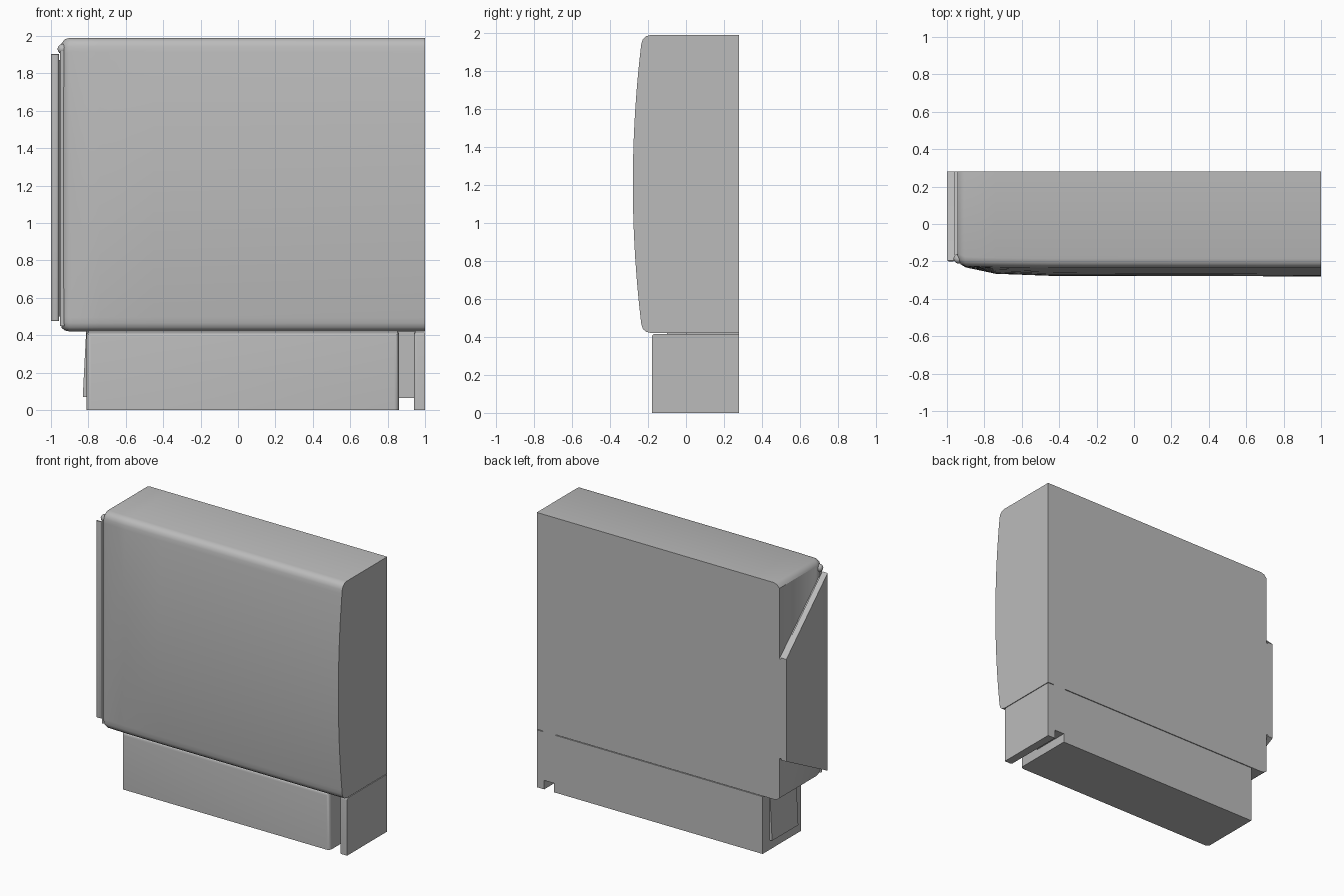
import bpy
import bmesh
from math import cos, pi

old = bpy.data.objects.get("Cube")
if old:
    bpy.data.objects.remove(old, do_unlink=True)

fabric = bpy.data.materials.new("grey upholstery")
fabric.use_nodes = True
grey = (0.5, 0.5, 0.5, 1)
fabric.diffuse_color = grey
fabric.node_tree.nodes["Principled BSDF"].inputs["Base Color"].default_value = grey

BACK = 0.28


def finish(name, bm, angle=0.6):
    bmesh.ops.recalc_face_normals(bm, faces=bm.faces)
    mesh = bpy.data.meshes.new(name)
    bm.to_mesh(mesh)
    bm.free()
    obj = bpy.data.objects.new(name, mesh)
    bpy.context.collection.objects.link(obj)
    mesh.materials.append(fabric)
    bpy.ops.object.select_all(action="DESELECT")
    obj.select_set(True)
    bpy.context.view_layer.objects.active = obj
    bpy.ops.object.shade_smooth_by_angle(angle=angle)
    return obj


def loft(bm, rings):
    """Skin a list of closed rings and cap both ends."""
    rows = [[bm.verts.new(p) for p in ring] for ring in rings]
    for a, b in zip(rows, rows[1:]):
        for i in range(len(a)):
            j = (i + 1) % len(a)
            bm.faces.new((a[i], a[j], b[j], b[i]))
    bm.faces.new(rows[0])
    bm.faces.new(rows[-1])


def prism(name, x0, x1, outline, round_edges=None, radius=0.02):
    """Extrude a (y, z) outline along x, rounding the edges chosen by a rule."""
    bm = bmesh.new()
    loft(bm, [[(x, y, z) for y, z in outline] for x in (x0, x1)])
    if round_edges:
        edges = [e for e in bm.edges if round_edges(e.verts[0].co, e.verts[1].co)]
        bmesh.ops.bevel(bm, geom=edges, offset=radius, segments=4,
                        profile=0.5, affect="EDGES")
    return finish(name, bm)


def block(y0, y1, z0, z1):
    return [(y0, z0), (y1, z0), (y1, z1), (y0, z1)]


# Padded backrest: bulging cross-section, flattening towards its outer end
def cushion_ring(x, bulge, face, low, high):
    ring = [(x, BACK, high), (x, face + 0.05, high),
            (x, face + 0.025, high - 0.007), (x, face + 0.008, high - 0.022)]
    steps = 16
    for i in range(steps + 1):
        t = -cos(pi * i / steps) * 0.4 + i / steps * 0.2 - 0.1
        z = (high + low) / 2 - t * 2 * (high - low - 0.09) / 2
        ring.append((x, face - bulge * (1 - (2 * t) ** 2), z))
    ring += [(x, face + 0.008, low + 0.022), (x, face + 0.025, low + 0.007),
             (x, face + 0.055, low), (x, BACK, low)]
    return ring


bm = bmesh.new()
loft(bm, [cushion_ring(*s) for s in (
    (1.0, 0.045, -0.235, 0.42, 1.99),
    (-0.45, 0.043, -0.234, 0.42, 1.99),
    (-0.74, 0.035, -0.231, 0.42, 1.99),
    (-0.90, 0.006, -0.226, 0.42, 1.99),
    (-0.925, 0.002, -0.215, 0.425, 1.982),
    (-0.945, 0.0, -0.19, 0.44, 1.96))])
finish("padded_backrest", bm, 0.7)


def front_edges(a, b):
    return a.y < 0 and b.y < 0


# Side flap, tapering towards the back
flap = [(-0.2, 0.47), (BACK, 0.72), (BACK, 1.46), (-0.2, 1.91)]
prism("side_flap", -1.0, -0.957, flap, front_edges, 0.014)
inner_flap = [(-0.17, 0.5), (BACK, 0.73), (BACK, 1.45), (-0.17, 1.87)]
prism("side_flap_core", -0.965, -0.93, inner_flap)

# Piping along the seam between flap and backrest
bm = bmesh.new()
bmesh.ops.create_cone(bm, cap_ends=True, segments=12, radius1=0.014,
                      radius2=0.014, depth=1.47)
bmesh.ops.translate(bm, verts=bm.verts, vec=(-0.938, -0.195, 1.185))
finish("seam_piping", bm)

bm = bmesh.new()
bmesh.ops.create_uvsphere(bm, u_segments=12, v_segments=8, radius=0.027)
bmesh.ops.translate(bm, verts=bm.verts, vec=(-0.938, -0.185, 1.93))
finish("corner_tuck", bm)


# Base blocks with rounded front edges, and the recessed filler between them
def soft_base(a, b):
    return front_edges(a, b) and max(a.z, b.z) > 0.1 and min(a.x, b.x) < 0.99


prism("main_base", -0.81, 0.86, block(-0.18, BACK, 0, 0.415), soft_base, 0.025)
prism("end_base", 0.94, 1.0, block(-0.18, BACK, 0, 0.415), soft_base, 0.015)
prism("base_gap_filler", 0.85, 0.95, block(0.0, BACK, 0.065, 0.43))

# Loose cloth edge on the outer end of the base
bm = bmesh.new()
loft(bm, [[(-0.8, -0.1, z), (-0.8, 0.2, z), (x, 0.2, z), (x, -0.1, z)]
          for z, x in ((0.07, -0.83), (0.42, -0.812))])
finish("base_cloth_edge", bm)
